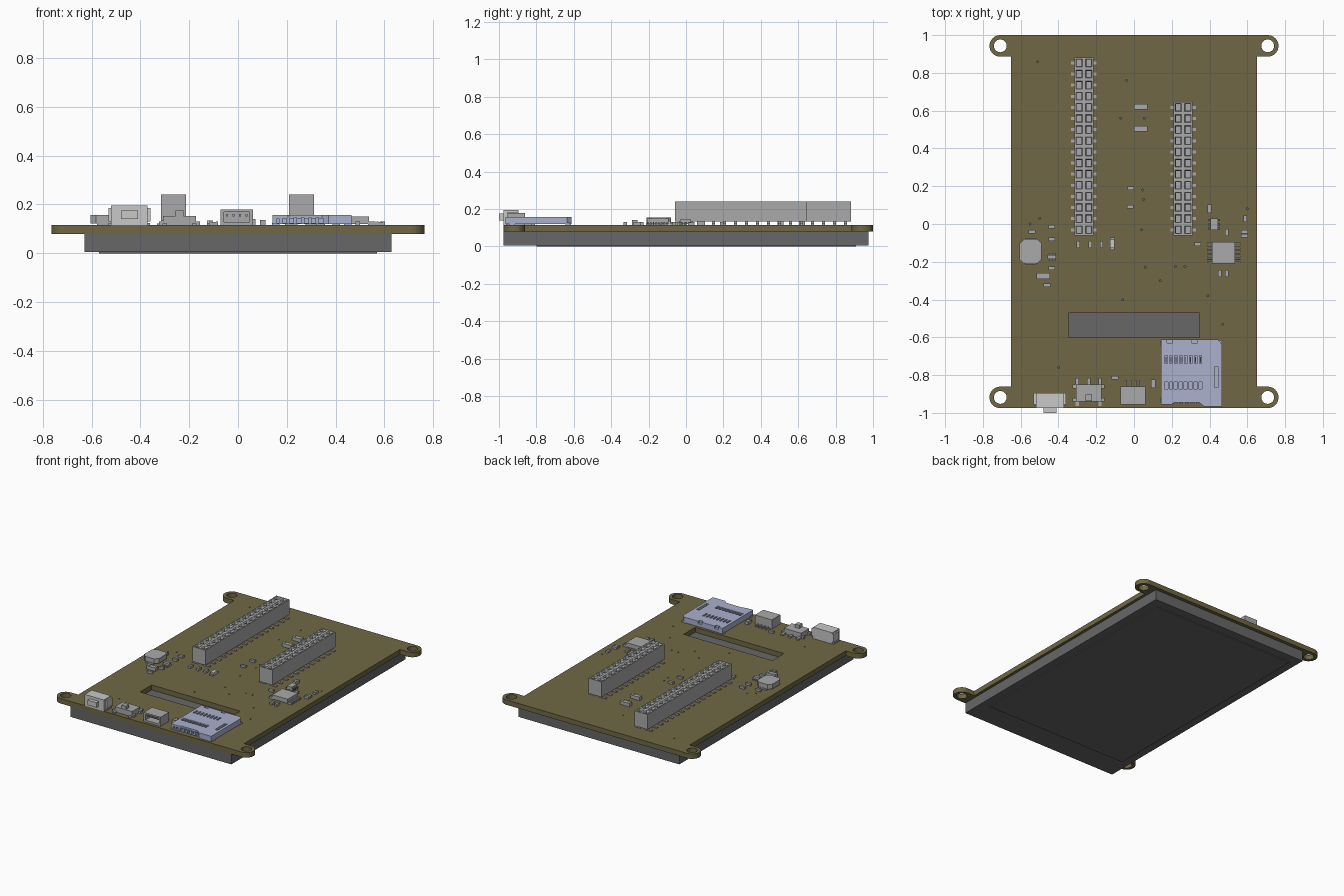
import bpy, bmesh, math
from mathutils import Matrix, Vector

old = bpy.data.objects.get("Cube")
if old:
    bpy.data.objects.remove(old, do_unlink=True)


def material(name, *rgb):
    m = bpy.data.materials.new(name)
    m.use_nodes = True
    m.diffuse_color = (*rgb, 1)
    m.node_tree.nodes["Principled BSDF"].inputs["Base Color"].default_value = (*rgb, 1)
    return m


OLIVE = material("olive board", .16, .137, .06)
GREY = material("component grey", .4, .4, .4)
DARK = material("display grey", .135, .135, .135)
LIGHT = material("pale plastic", .58, .58, .58)
BLUE = material("bluish steel", .41, .44, .61)
TOP = .115


def finish(name, bm, mat):
    bmesh.ops.recalc_face_normals(bm, faces=bm.faces)
    mesh = bpy.data.meshes.new(name)
    bm.to_mesh(mesh)
    bm.free()
    mesh.materials.append(mat)
    ob = bpy.data.objects.new(name, mesh)
    bpy.context.collection.objects.link(ob)
    return ob


def block(bm, x, y, w, d, z0, z1):
    m = Matrix.Translation((x, y, (z0 + z1) / 2)) @ Matrix.Diagonal((w, d, z1 - z0, 1))
    return bmesh.ops.create_cube(bm, size=1, matrix=m)["verts"]


def blocks(name, mat, boxes):
    bm = bmesh.new()
    for b in boxes:
        block(bm, *b)
    return finish(name, bm, mat)


def drill(bm, x, y, r, n):
    bmesh.ops.create_cone(bm, cap_ends=True, segments=n, radius1=r, radius2=r,
                          depth=.2, matrix=Matrix.Translation((x, y, .1)))


def cut(ob, bm):
    cutter = finish("cutter", bm, DARK)
    cutter.hide_render = True
    mod = ob.modifiers.new("cut", "BOOLEAN")
    mod.operation, mod.solver, mod.object = "DIFFERENCE", "EXACT", cutter
    bpy.context.view_layer.objects.active = ob
    bpy.ops.object.modifier_apply(modifier=mod.name)
    bpy.data.objects.remove(cutter, do_unlink=True)


def prism(name, mat, points, z0, z1):
    bm = bmesh.new()
    face = bm.faces.new([bm.verts.new((x, y, z0)) for x, y in points])
    ext = bmesh.ops.extrude_face_region(bm, geom=[face])["geom"]
    bmesh.ops.translate(bm, vec=(0, 0, z1 - z0),
                        verts=[v for v in ext if isinstance(v, bmesh.types.BMVert)])
    return finish(name, bm, mat)


# Circuit board with four rounded mounting ears
EAR_X, EAR_R, EDGE = .708, .057, .65
EARS_Y = (-.918, .943)


def ear(cy):
    steps = [math.pi * (i / 16 - .5) for i in range(17)]
    return [(EAR_X + EAR_R * math.cos(a), cy + EAR_R * math.sin(a)) for a in steps]


right = (ear(EARS_Y[0]) + [(EDGE, EARS_Y[0] + EAR_R), (EDGE, EARS_Y[1] - EAR_R)]
         + ear(EARS_Y[1]))
outline = right + [(-x, y) for x, y in reversed(right)]
board = prism("circuit_board", OLIVE, outline, .08, TOP)

# Mounting holes, cable slot and vias
bm = bmesh.new()
for s in (-1, 1):
    for cy in EARS_Y:
        drill(bm, s * EAR_X, cy, .034, 24)
block(bm, 0, -.535, .695, .13, 0, .2)
vias = [(-.04, .76), (-.07, .56), (.055, .56), (-.51, .86), (.045, .18), (.04, -.03),
        (.05, .13), (.06, -.23), (.14, -.3), (-.06, -.4), (.39, -.38), (.47, -.53),
        (-.4, -.76), (.22, -.225), (.27, -.225), (.6, .08), (-.55, 0), (-.5, .03)]
for x, y in vias:
    drill(bm, x, y, .005, 8)
cut(board, bm)

# Display module below the board
blocks("display_panel", DARK, [(0, 0, 1.26, 1.95, .006, .08)])
blocks("display_glass", DARK, [(0, .055, 1.14, 1.71, 0, .006)])

# Pin sockets: grid top with funnelled square holes, and solder leads below
PITCH = .0589


def socket(name, x, rows):
    y0 = -.06
    length = rows * PITCH
    bm = bmesh.new()
    bmesh.ops.create_grid(bm, x_segments=2, y_segments=rows, size=.5)
    for v in bm.verts:
        v.co = (x + v.co.x * .102, y0 + (v.co.y + .5) * length, .24)
    rim = [e for e in bm.edges if e.is_boundary]
    cells = bm.faces[:]
    walls = bmesh.ops.extrude_edge_only(bm, edges=rim)["geom"]
    bmesh.ops.translate(bm, vec=(0, 0, -.107),
                        verts=[g for g in walls if isinstance(g, bmesh.types.BMVert)])
    bm.faces.new([v for v in loop_order([e for e in bm.edges if e.is_boundary])])
    bmesh.ops.inset_individual(bm, faces=cells, thickness=.012)
    bmesh.ops.inset_individual(bm, faces=cells, thickness=.006, depth=-.008)
    for f in cells:
        hole = bmesh.ops.extrude_discrete_faces(bm, faces=[f])["faces"][0]
        bmesh.ops.translate(bm, vec=(0, 0, -.05), verts=hole.verts)
    finish(name, bm, GREY)
    leads = []
    for i in range(rows):
        y = y0 + (i + .5) * PITCH
        for s in (-1, 1):
            leads += [(x + s * .045, y, .045, .016, TOP, .122),
                      (x + s * .025, y, .016, .016, TOP, .135)]
    blocks(name + "_leads", GREY, leads)


def loop_order(edges):
    start = edges[0].verts[0]
    ring, edge, v = [start], edges[0], edges[0].other_vert(start)
    while v != start:
        ring.append(v)
        edge = next(e for e in v.link_edges if e in edges and e != edge)
        v = edge.other_vert(v)
    return ring


socket("long_pin_socket", -.265, 16)
socket("short_pin_socket", .26, 12)

# Push button
blocks("push_button_body", LIGHT, [(-.445, -.935, .15, .08, TOP, .195),
                                   (-.445, -.925, .172, .06, .13, .185)])
blocks("push_button_cap", LIGHT, [(-.445, -.985, .07, .03, .14, .175)])
blocks("push_button_feet", GREY, [(-.445 + s * .07, -.93, .03, .06, TOP, .125)
                                  for s in (-1, 1)])

# Slide switch
blocks("slide_switch_body", GREY, [(-.24, -.895, .135, .09, TOP, .152)])
blocks("slide_switch_lever", GREY, [(-.24, -.92, .034, .035, .15, .175)])
blocks("slide_switch_tabs", GREY,
       [(-.24 + i * .06, -.835, .018, .04, TOP, .125) for i in (-1, 0, 1)]
       + [(-.24 + s * .072, y, .025, .02, TOP, .13) for s in (-1, 1) for y in (-.93, -.86)]
       + [(-.24 + s * .06, -.95, .018, .025, TOP, .122) for s in (-1, 1)])

# Battery connector with open front
plug = blocks("battery_connector", GREY, [(-.005, -.907, .132, .095, TOP, .18)])
bm = bmesh.new()
block(bm, -.005, -.94, .105, .08, .128, .17)
cut(plug, bm)
blocks("battery_connector_pins", GREY,
       [(-.005 + (i - 1.5) * .026, y, .008, .05, z, z + .01)
        for i in range(4) for y, z in ((-.92, .15), (-.85, TOP))])

# Memory card holder with stamped slots
holder = prism("card_holder", BLUE,
               [(.142, -.955), (.2, -.955), (.215, -.945), (.345, -.945), (.37, -.965),
                (.465, -.965), (.465, -.635), (.445, -.612), (.142, -.612)], TOP + .004, .157)
bm = bmesh.new()
for i in range(8):
    block(bm, .17 + i * .026, -.718, .013, .042, .14, .2)
    block(bm, .17 + i * .026, -.855, .018, .035, .14, .2)
block(bm, .435, -.81, .02, .11, .14, .2)
for x in (.19, .32):
    block(bm, x, -.617, .03, .025, .14, .2)
block(bm, .255, -.94, .19, .12, .125, .143)
cut(holder, bm)
blocks("card_contacts", BLUE, [(.175 + i * .03, -.937, .014, .03, .12, .146) for i in range(6)]
       + [(.17 + i * .026, -.718, .005, .03, .13, .15) for i in range(8)])
blocks("card_holder_feet", BLUE, [(x, y, .03, .03, TOP, .125)
                                  for x in (.155, .45) for y in (-.63, -.93)])

# Power inductor with cut corners
octagon = [(sx * a, sy * b) for sx, sy, a, b in
           [(1, -1, .035, .065), (1, -1, .058, .042), (1, 1, .058, .042), (1, 1, .035, .065),
            (-1, 1, .035, .065), (-1, 1, .058, .042), (-1, -1, .058, .042), (-1, -1, .035, .065)]]
prism("inductor", GREY, [(x - .547, y - .145) for x, y in octagon], .122, .156)
blocks("inductor_pads", GREY, [(-.547, -.145, .06, .138, TOP, .124)])

# Driver chip and its legs
blocks("driver_chip", GREY, [(.475, -.152, .122, .115, .12, .15)])
blocks("driver_chip_legs", GREY,
       [(.475 + s * .073, -.152 + (i - 3.5) * .0145, .03, .007, TOP, .13)
        for s in (-1, 1) for i in range(8)])
blocks("small_chip", GREY, [(.425, -.002, .038, .06, .12, .143)])
blocks("small_chip_legs", DARK, [(.425 + s * .022, -.002 + i * .022, .015, .01, TOP, .13)
                                 for s in (-1, 1) for i in (-1, 0, 1)])
blocks("transistor", GREY, [(-.435, -.175, .045, .022, .118, .138)]
       + [(-.435 + i * .016, -.175, .008, .042, TOP, .124) for i in (-1, 0, 1)])

# Indicator lamp
blocks("indicator_lamp", LIGHT, [(-.115, -.105, .026, .045, TOP, .135)])
blocks("indicator_lamp_ends", GREY, [(-.115, -.105, .026, .066, TOP, .124)])


# Surface-mount parts: a body with slightly thicker end caps
def passives(name, spots, length, width, height, upright):
    boxes = []
    for x, y in spots:
        for offset, l, h in ((0, .6, .9), (-.38, .24, 1), (.38, .24, 1)):
            shift, size = offset * length, (l * length, width)
            dx, dy = (0, shift) if upright else (shift, 0)
            w, d = reversed(size) if upright else size
            boxes.append((x + dx, y + dy, w, d, TOP, TOP + height * h))
    blocks(name, GREY, boxes)


passives("large_capacitors", [(.036, .62), (.036, .505), (-.48, -.275)], .072, .03, .026, False)
passives("flat_resistors",
         [(-.017, .19), (-.02, .092), (-.54, -.042), (-.435, -.015), (-.435, -.08),
          (-.435, -.235), (-.46, -.325), (.338, -.108), (.585, -.04), (.585, -.062),
          (-.1, -.815)], .036, .018, .015, False)
passives("upright_resistors",
         [(-.295, -.108), (-.232, -.108), (-.172, -.108), (.49, -.045), (.453, -.262),
          (.49, -.262), (.59, .028)], .036, .018, .015, True)
passives("upright_capacitors", [(.4, .08), (.102, -.845)], .044, .022, .022, True)
